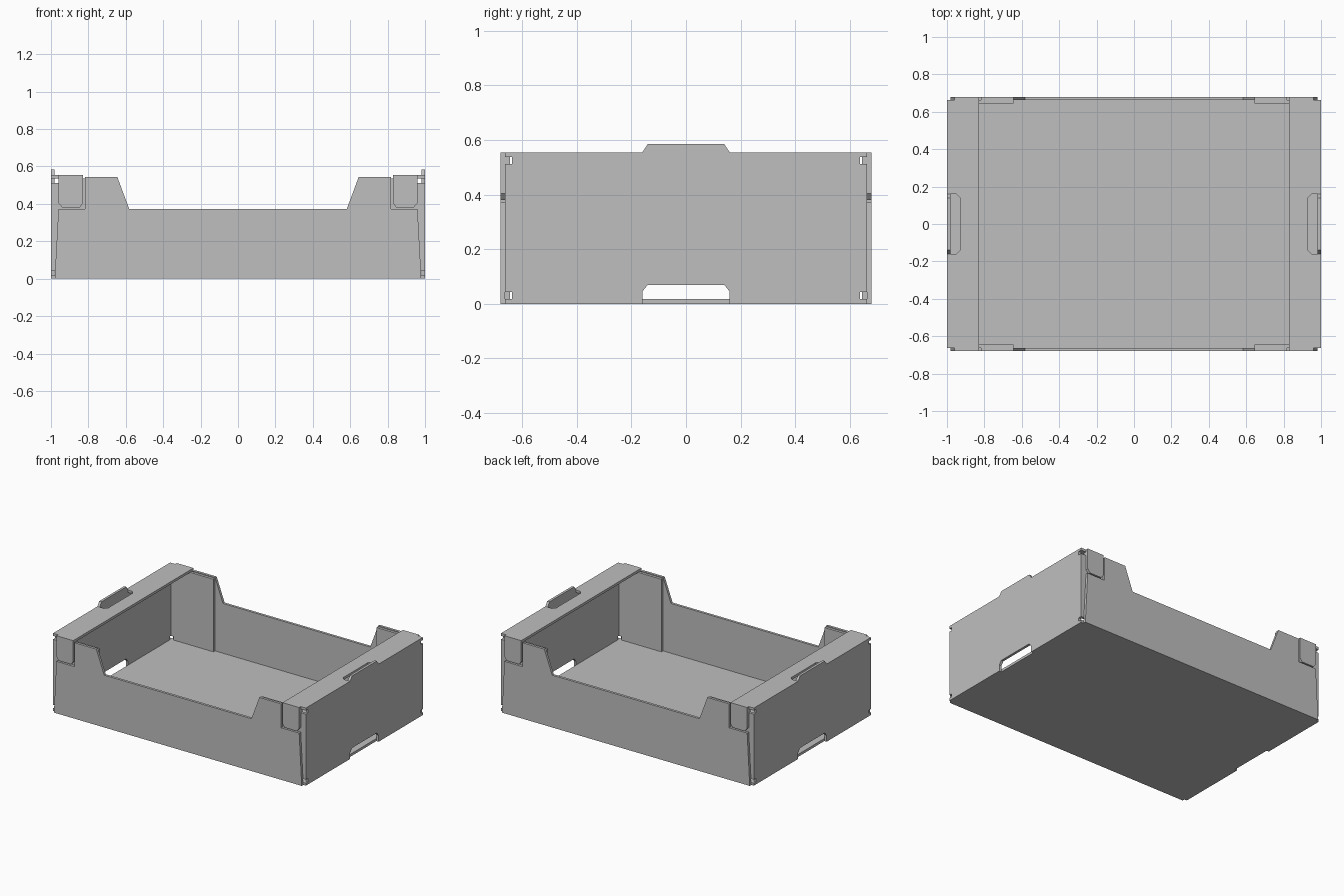
import bpy, bmesh
from mathutils import Vector

cube = bpy.data.objects.get("Cube")
if cube:
    bpy.data.objects.remove(cube, do_unlink=True)

# Single board colour
board = bpy.data.materials.new("grey_board")
board.use_nodes = True
GREY = (0.52, 0.52, 0.52, 1)
board.diffuse_color = GREY
board.node_tree.nodes["Principled BSDF"].inputs["Base Color"].default_value = GREY

T = 0.018                 # board thickness
X, Y = 1.0, 0.68          # outer half sizes
XI, YI = X - T, Y - T     # inner faces of the walls
TOP = 0.555               # top of the end shelves
UNDER = TOP - T
NOTCH = 0.025             # corner relief size


def panel(name, outline, axis, lo, hi):
    """Extrude a flat outline along an axis ('x', 'y' or 'z') from lo to hi."""
    def place(u, v):
        return Vector({'x': (lo, u, v), 'y': (u, lo, v), 'z': (u, v, lo)}[axis])
    bm = bmesh.new()
    face = bm.faces.new([bm.verts.new(place(u, v)) for u, v in outline])
    new = bmesh.ops.extrude_face_region(bm, geom=[face])["geom"]
    step = Vector([(hi - lo) * (a == axis) for a in "xyz"])
    bmesh.ops.translate(bm, vec=step, verts=[g for g in new if isinstance(g, bmesh.types.BMVert)])
    bmesh.ops.recalc_face_normals(bm, faces=bm.faces)
    mesh = bpy.data.meshes.new(name)
    bm.to_mesh(mesh)
    bm.free()
    mesh.materials.append(board)
    obj = bpy.data.objects.new(name, mesh)
    bpy.context.collection.objects.link(obj)
    return obj


def both(half):
    """Complete a symmetric outline from its positive half."""
    return half + [(-u, v) for u, v in reversed(half)]


def flip(outline, s):
    return [(s * u, v) for u, v in outline]


# Floor
panel("floor", [(-XI, -YI), (XI, -YI), (XI, YI), (-XI, YI)], 'z', 0, T)

# Long walls with low middle, raised shoulders and ledges under the lock flaps
long_wall = both([(0.98, 0), (0.96, 0.372), (0.817, 0.372), (0.817, 0.543),
                  (0.645, 0.543), (0.582, 0.374)])

# End walls with stacking tab, hand slot and corner reliefs
YN = YI - NOTCH
end_wall = both([(0.16, 0), (YI, 0), (YI, T), (YN, T), (YN, T + NOTCH), (YI, T + NOTCH),
                 (YI, UNDER - NOTCH), (YN, UNDER - NOTCH), (YN, UNDER), (YI, UNDER),
                 (YI, TOP), (0.16, TOP), (0.14, 0.585)])
# Lower opening closes the outline: slot edge from one side to the other
slot = [(-0.16, 0.045), (-0.14, 0.07), (0.14, 0.07), (0.16, 0.045)]
end_wall += slot

# Corner shelf outline with the bite left by the raised tab
shelf_half = [(XI, 0.16), (XI, YI), (0.828, YI)]
bite = [(0.93, -0.14), (0.95, -0.16), (XI, -0.16)]
shelf = ([(XI, 0.16), (XI, YI), (0.828, YI), (0.828, -YI), (XI, -YI)]
         + list(reversed(bite)) + [(0.93, 0.14), (0.95, 0.16)])

# Lock flap hanging over the long wall, and inner corner flap
lock_flap = [(0.828, TOP), (0.828, 0.405), (0.845, 0.381), (0.94, 0.381),
             (0.96, 0.405), (0.96, TOP)]
corner_flap = [(0.645, T), (0.96, T), (0.96, T + NOTCH), (XI, T + NOTCH),
               (XI, UNDER - NOTCH), (0.96, UNDER - NOTCH), (0.96, UNDER), (0.645, UNDER)]

# Drop repeated points from the shelf outline
shelf = list(dict.fromkeys(shelf))

for sy, face_name in ((-1, "front"), (1, "back")):
    panel(face_name + "_wall", long_wall, 'y', sy * YI, sy * Y)

for sx, side in ((1, "left"), (-1, "right")):
    panel(side + "_end_wall", end_wall, 'x', sx * XI, sx * X)
    panel(side + "_shelf", flip(shelf, sx), 'z', UNDER, TOP)
    for sy, face_name in ((-1, "front"), (1, "back")):
        tag = f"{face_name}_{side}_"
        panel(tag + "lock_flap", flip(lock_flap, sx), 'y', sy * YI, sy * Y)
        panel(tag + "corner_flap", flip(corner_flap, sx), 'y', sy * (YI - T), sy * YI)
